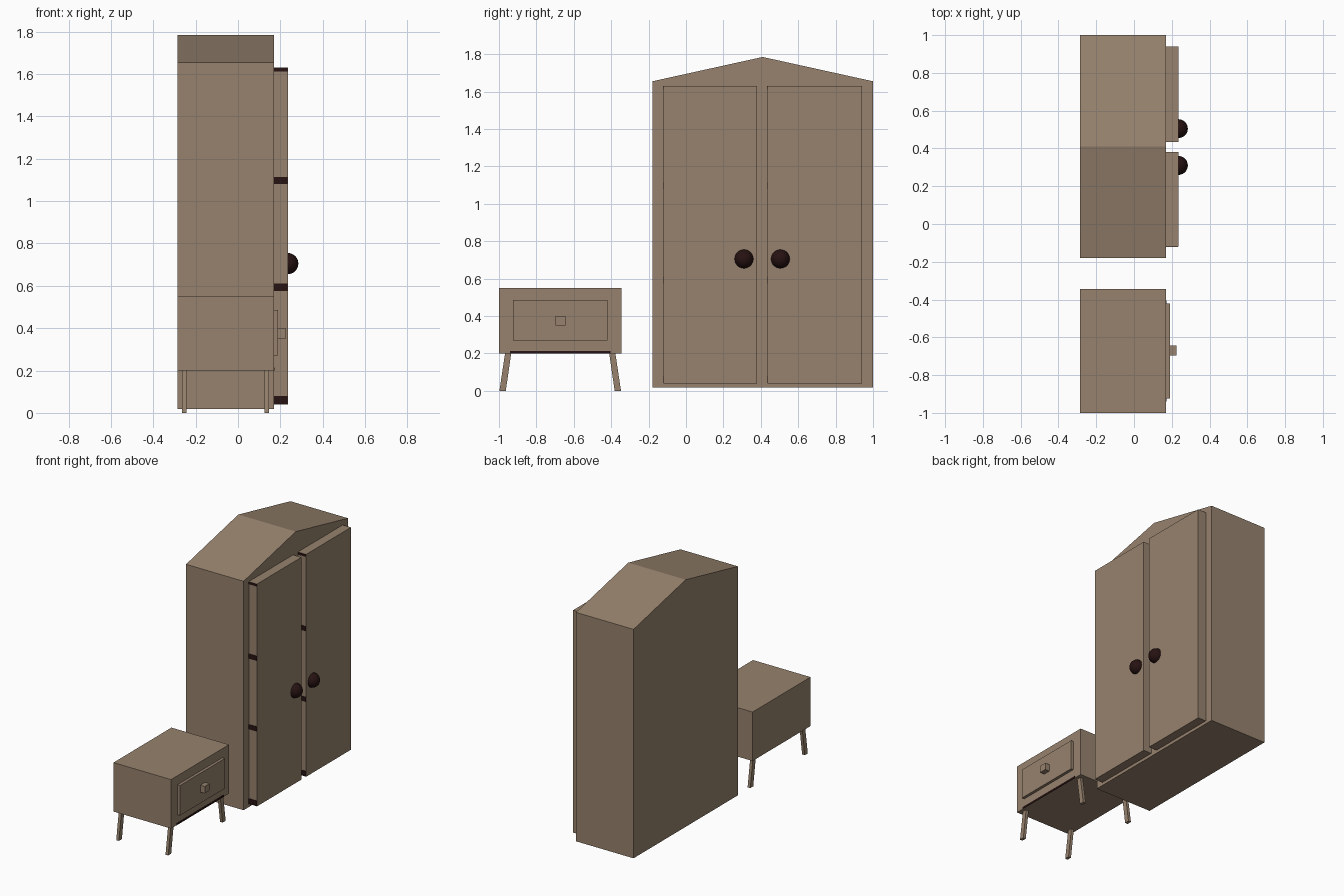
import bpy, bmesh
from mathutils import Vector

if "Cube" in bpy.data.objects:
    bpy.data.objects.remove(bpy.data.objects["Cube"])


def material(name, color):
    m = bpy.data.materials.new(name)
    m.diffuse_color = (*color, 1)
    m.use_nodes = True
    m.node_tree.nodes["Principled BSDF"].inputs["Base Color"].default_value = m.diffuse_color
    return m


WOOD = material("brown wood", (0.31, 0.225, 0.155))
DARK = material("dark brown", (0.02, 0.006, 0.006))


def finish(name, bm, mat):
    bmesh.ops.recalc_face_normals(bm, faces=bm.faces)
    me = bpy.data.meshes.new(name)
    bm.to_mesh(me)
    bm.free()
    me.materials.append(mat)
    ob = bpy.data.objects.new(name, me)
    bpy.context.collection.objects.link(ob)
    return ob


def box(name, x, y, z, mat=WOOD):
    bm = bmesh.new()
    bmesh.ops.create_cube(bm, size=1)
    for v in bm.verts:
        v.co = [(a + b) / 2 + c * (b - a) for (a, b), c in zip((x, y, z), v.co)]
    return finish(name, bm, mat)


def extrude_x(name, profile, x0, x1, mat=WOOD):
    """Extrude a (y, z) outline from x0 to x1."""
    bm = bmesh.new()
    f = bm.faces.new([bm.verts.new((x0, y, z)) for y, z in profile])
    g = bmesh.ops.extrude_face_region(bm, geom=[f])["geom"]
    bmesh.ops.translate(bm, vec=Vector((x1 - x0, 0, 0)),
                        verts=[v for v in g if isinstance(v, bmesh.types.BMVert)])
    return finish(name, bm, mat)


BACK, FRONT = -0.285, 0.17

# Wardrobe body with gabled top
extrude_x("wardrobe_body", [(-0.18, 0.018), (1.0, 0.018), (1.0, 1.655),
                            (0.41, 1.785), (-0.18, 1.655)], BACK, FRONT)

# Doors with dark hinge bands on their side edges, and round knobs
for side, y0, y1, ky in (("left", -0.12, 0.38, 0.31), ("right", 0.435, 0.94, 0.505)):
    box(f"{side}_door", (FRONT, 0.235), (y0, y1), (0.04, 1.63))
    for i, (z0, z1) in enumerate([(0.041, 0.08), (0.575, 0.61),
                                  (1.08, 1.115), (1.612, 1.629)]):
        box(f"{side}_hinge_{i}", (FRONT, 0.234), (y0 - 0.002, y0 + 0.002), (z0, z1), DARK)
    bm = bmesh.new()
    bmesh.ops.create_uvsphere(bm, u_segments=32, v_segments=16, radius=0.05)
    bmesh.ops.translate(bm, vec=Vector((0.235, ky, 0.705)), verts=bm.verts)
    for f in bm.faces:
        f.smooth = True
    finish(f"{side}_knob", bm, DARK)

# Nightstand body, drawer front, handle and dark lower trim
box("nightstand_body", (BACK, FRONT), (-1.0, -0.345), (0.2, 0.55))
box("drawer_front", (FRONT, 0.19), (-0.925, -0.42), (0.27, 0.485))
box("drawer_handle", (0.19, 0.225), (-0.697, -0.643), (0.35, 0.40))
box("drawer_trim", (FRONT - 0.002, FRONT + 0.002), (-0.94, -0.405), (0.2, 0.214), DARK)

# Splayed legs, mirrored across the nightstand centre
MID = -0.6725
for end, x0 in (("rear", -0.265), ("front", 0.125)):
    for side, s in (("left", -1), ("right", 1)):
        outline = [(0.325, 0), (0.291, 0), (0.262, 0.2), (0.295, 0.2)]
        extrude_x(f"{end}_{side}_leg", [(MID + s * y, z) for y, z in outline], x0, x0 + 0.021)
